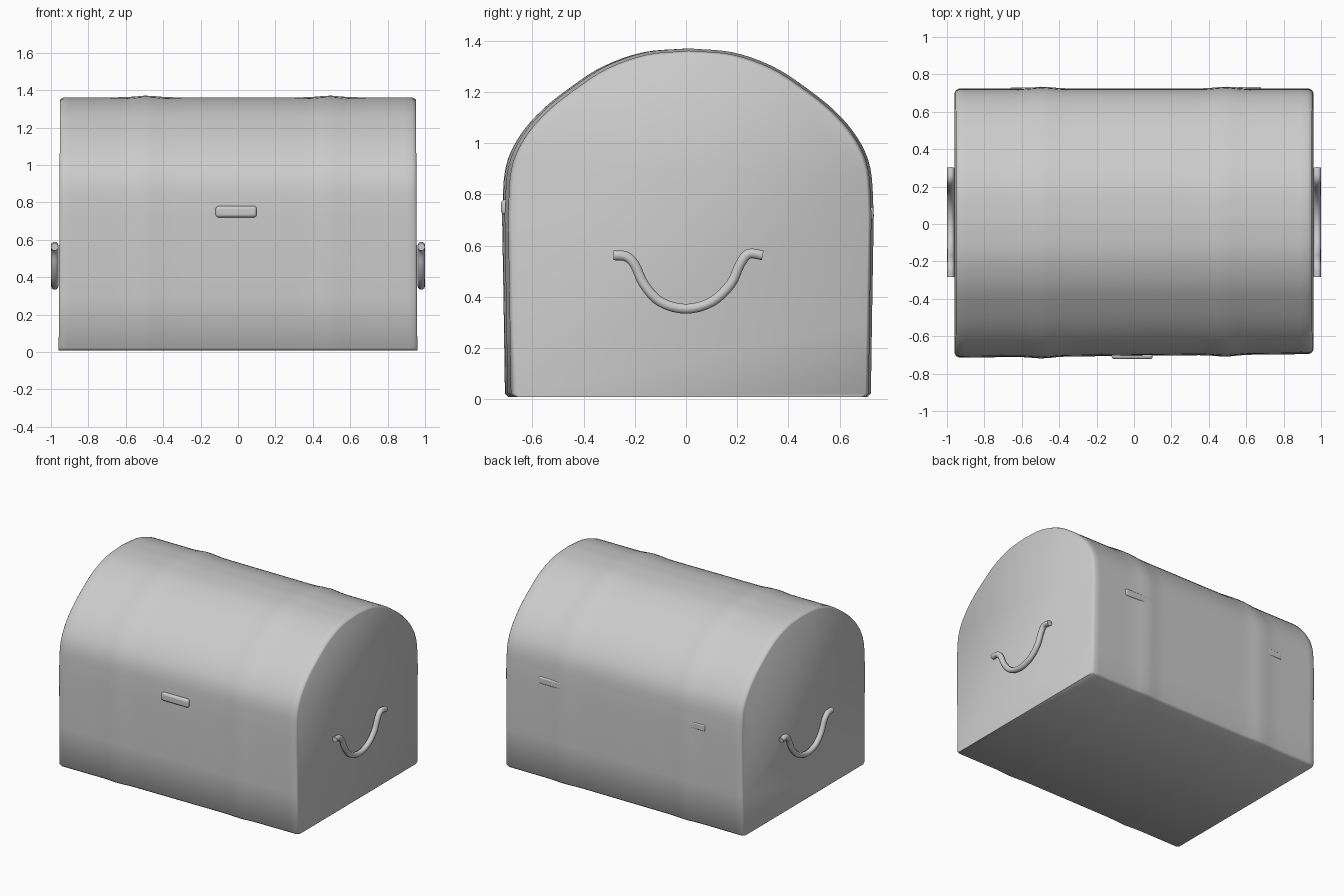
import bpy, bmesh, math
from mathutils import Vector

if "Cube" in bpy.data.objects:
    bpy.data.objects.remove(bpy.data.objects["Cube"])


def smooth(obj, angle=35):
    bpy.ops.object.select_all(action='DESELECT')
    obj.select_set(True)
    bpy.context.view_layer.objects.active = obj
    bpy.ops.object.shade_smooth_by_angle(angle=math.radians(angle))


def spline(points, steps):
    """Catmull-Rom interpolation through 2D points."""
    p = [Vector(q) for q in points]
    p = [2 * p[0] - p[1]] + p + [2 * p[-1] - p[-2]]
    out = []
    for i in range(1, len(p) - 2):
        a, b, c, d = p[i - 1:i + 3]
        for s in range(steps):
            t = s / steps
            out.append(0.5 * (2 * b + (c - a) * t + (2 * a - 5 * b + 4 * c - d) * t**2
                              + (3 * b - a - 3 * c + d) * t**3))
    return out + [p[-2]]


# Chest cross-section: straight walls running into a rounded lid
half = spline([(0.715, 0.72), (0.702, 0.9), (0.65, 1.02), (0.56, 1.125), (0.44, 1.22),
               (0.32, 1.295), (0.17, 1.347), (0, 1.362)], 4)
right = [Vector((0.69, 0.008)), Vector((0.704, 0.022)), Vector((0.708, 0.3))] + half
profile = right + [Vector((-q.x, q.y)) for q in reversed(right[:-1])]


# Chest body lofted along x, with rounded rims and two faint raised bands
def swell(x):
    band = 0.009 * math.exp(-((abs(x) - 0.49) / 0.07) ** 2)
    rim = 0.013 * max(0, (abs(x) - 0.935) / 0.02) ** 2
    return band - rim


stations = [-0.955, -0.95, -0.935] + [i * 0.05 for i in range(-18, 19)] + [0.935, 0.95, 0.955]
bm = bmesh.new()
rings = []
for x in stations:
    ring = []
    for q in profile:
        k = swell(x)
        y, z = q.x * (1 + k / 0.71), q.y
        if z > 0.7:
            z += k * (z - 0.7) / 0.66
        y += 0.01 + (0.01 * x if q.x < 0 else 0)
        taper = 1 + 0.004 * (1 - z / 0.7)
        ring.append(bm.verts.new((x * taper, y, z)))
    rings.append(ring)
n = len(profile)
for a, b in zip(rings, rings[1:]):
    for i in range(n):
        bm.faces.new((a[i], a[(i + 1) % n], b[(i + 1) % n], b[i]))
bm.faces.new(rings[0])
bm.faces.new(rings[-1])
bmesh.ops.recalc_face_normals(bm, faces=bm.faces)
mesh = bpy.data.meshes.new("chest_body")
bm.to_mesh(mesh)
bm.free()
body = bpy.data.objects.new("chest_body", mesh)
bpy.context.collection.objects.link(body)
smooth(body, 50)


# Soft lumps: front latch and rear hinges
def lump(name, loc, size):
    bpy.ops.mesh.primitive_cube_add(size=1, location=loc)
    o = bpy.context.object
    o.name = name
    o.scale = size
    bpy.ops.object.transform_apply(location=False, rotation=False, scale=True)
    m = o.modifiers.new("round", 'BEVEL')
    m.width = min(size) * 0.45
    m.segments = 3
    smooth(o)


lump("front_latch", (-0.01, -0.706, 0.75), (0.22, 0.034, 0.06))
lump("rear_hinge_right", (0.58, 0.722, 0.725), (0.2, 0.022, 0.05))
lump("rear_hinge_left", (-0.58, 0.722, 0.725), (0.16, 0.015, 0.045))

# Hanging side handles
path = spline([(-0.283, 0.562), (-0.235, 0.558), (-0.2, 0.525), (-0.165, 0.45), (-0.1, 0.38),
               (0, 0.353), (0.1, 0.38), (0.175, 0.45), (0.21, 0.525), (0.245, 0.568),
               (0.3, 0.562)], 4)
for side, label in ((1, "right"), (-1, "left")):
    cu = bpy.data.curves.new(label + "_handle", 'CURVE')
    cu.dimensions = '3D'
    cu.bevel_depth = 0.02
    cu.bevel_resolution = 3
    cu.use_fill_caps = True
    s = cu.splines.new('POLY')
    s.points.add(len(path) - 1)
    for pt, q in zip(s.points, path):
        pt.co = (side * 0.98, q.x, q.y, 1)
    handle = bpy.data.objects.new(label + "_handle", cu)
    bpy.context.collection.objects.link(handle)
